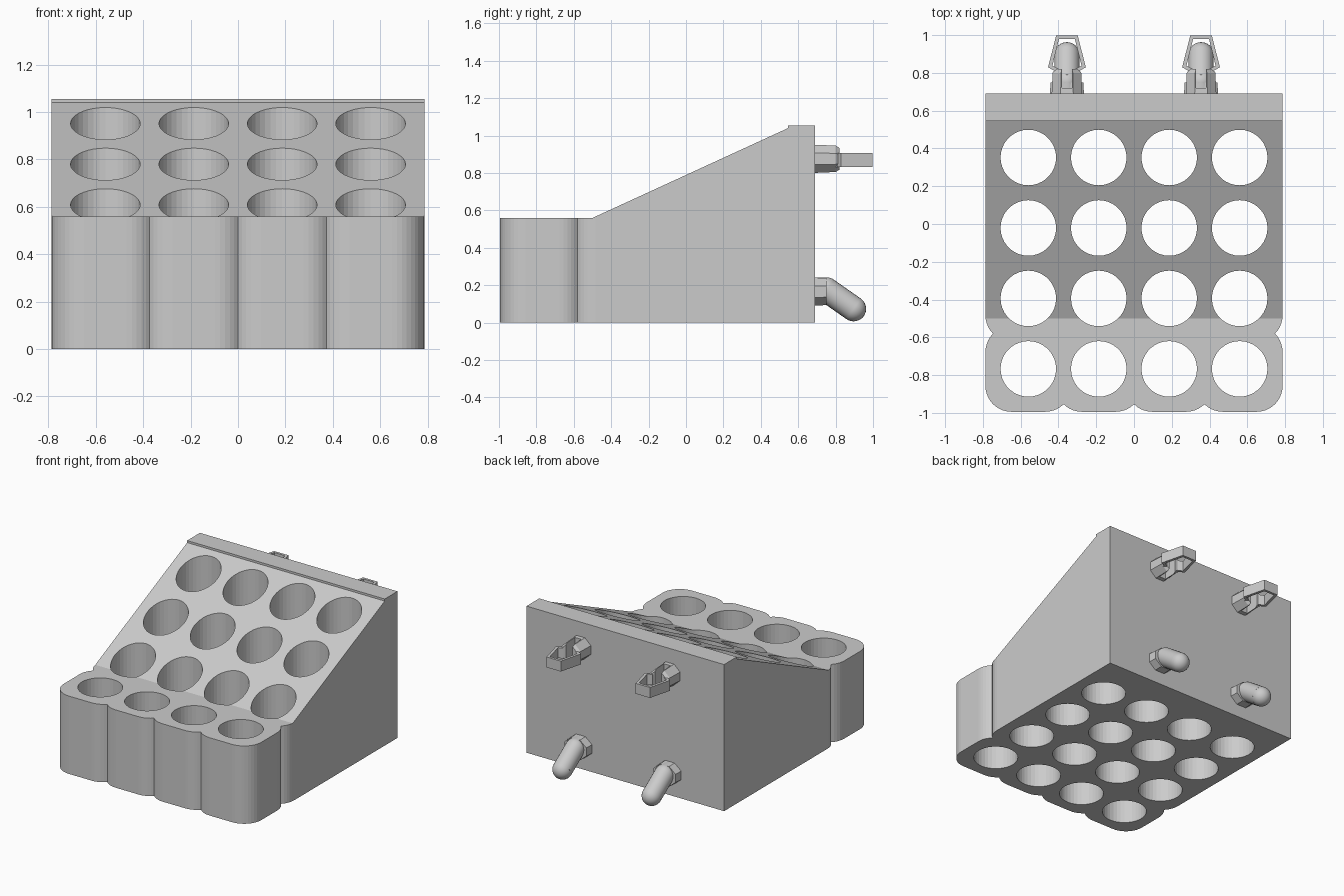
import bpy, bmesh
from math import cos, sin, pi, radians
from mathutils import Vector, Matrix

if "Cube" in bpy.data.objects:
    bpy.data.objects.remove(bpy.data.objects["Cube"])


def finish(bm, name):
    bmesh.ops.recalc_face_normals(bm, faces=bm.faces)
    me = bpy.data.meshes.new(name)
    bm.to_mesh(me)
    bm.free()
    ob = bpy.data.objects.new(name, me)
    bpy.context.collection.objects.link(ob)
    return ob


def prism(name, points, direction):
    bm = bmesh.new()
    face = bm.faces.new([bm.verts.new(p) for p in points])
    ret = bmesh.ops.extrude_face_region(bm, geom=[face], use_keep_orig=True)
    verts = [g for g in ret["geom"] if isinstance(g, bmesh.types.BMVert)]
    bmesh.ops.translate(bm, vec=direction, verts=verts)
    return finish(bm, name)


def cut(target, cutter):
    cutter.hide_render = True
    mod = target.modifiers.new("cut", "BOOLEAN")
    mod.operation, mod.solver, mod.object = "DIFFERENCE", "EXACT", cutter
    bpy.context.view_layer.objects.active = target
    bpy.ops.object.modifier_apply(modifier=mod.name)
    bpy.data.objects.remove(cutter)


def rod(bm, a, b, r1, r2, sides):
    a, b = Vector(a), Vector(b)
    rot = (b - a).to_track_quat("Z", "Y").to_matrix().to_4x4()
    bmesh.ops.create_cone(bm, cap_ends=True, segments=sides, radius1=r1, radius2=r2,
                          depth=(b - a).length, matrix=Matrix.Translation((a + b) / 2) @ rot)


PITCH, HOLE_R, CORNER_R, INSET = 0.373, 0.147, 0.137, 0.09
COLS = [(i - 1.5) * PITCH for i in range(4)]
ROWS = [-0.767 + i * PITCH for i in range(4)]


def arc(cx, cy, start, end):
    n = max(4, int(abs(end - start) / 9))
    return [(cx + CORNER_R * cos(radians(start + (end - start) * i / n)),
             cy + CORNER_R * sin(radians(start + (end - start) * i / n)), 0) for i in range(n + 1)]


# scalloped footprint: overlapping rounded squares in front, straight block behind
outline = []
for i, x in enumerate(COLS):
    outline += arc(x - INSET, ROWS[0] - INSET, 180 if i == 0 else 225, 270)
    outline += arc(x + INSET, ROWS[0] - INSET, 270, 360 if i == 3 else 315)
side = arc(COLS[3] + INSET, ROWS[0] + INSET, 0, 45)
side += arc(COLS[3] + INSET, ROWS[1] - INSET, -45, 0) + [(COLS[3] + INSET + CORNER_R, 0.69, 0)]
outline += side + [(-x, y, z) for x, y, z in reversed(side)]
clean = []
for p in outline:
    if not clean or (Vector(p) - Vector(clean[-1])).length > 0.003:
        clean.append(p)
holder = prism("holder_block", clean, (0, 0, 1.055))

# remove everything above the stepped slope
slope = [(-1.5, 0.56), (-0.5, 0.56), (0.545, 1.04), (0.545, 1.5), (-1.5, 1.5)]
cut(holder, prism("slope_cutter", [(-1, y, z) for y, z in slope], (2, 0, 0)))

# grid of vertical through holes
bm = bmesh.new()
for x in COLS:
    for y in ROWS:
        rod(bm, (x, y, -0.2), (x, y, 1.3), HOLE_R, HOLE_R, 36)
cut(holder, finish(bm, "hole_cutter"))

for side_name, cx in (("left", -0.355), ("right", 0.355)):
    # upper clip collar, chamfered and slotted
    cz = 0.876
    bm = bmesh.new()
    rod(bm, (0, 0.68, 0), (0, 0.80, 0), 0.088, 0.082, 8)
    rod(bm, (0, 0.80, 0), (0, 0.82, 0), 0.082, 0.068, 8)
    bmesh.ops.remove_doubles(bm, verts=bm.verts, dist=0.0005)
    inner = [f for f in bm.faces if abs(f.calc_center_median().y - 0.80) < 1e-3 and len(f.verts) == 8]
    bmesh.ops.delete(bm, geom=inner, context="FACES_ONLY")
    bmesh.ops.rotate(bm, verts=bm.verts, cent=(0, 0, 0), matrix=Matrix.Rotation(pi / 8, 3, "Y"))
    bmesh.ops.scale(bm, verts=bm.verts, vec=(1, 1, 0.93))
    bmesh.ops.translate(bm, verts=bm.verts, vec=(cx, 0, cz))
    collar = finish(bm, side_name + "_clip_collar")
    slot = [(cx + x, y, 0.7) for x, y in ((-0.026, 0.72), (0.026, 0.72), (0.026, 0.9), (-0.026, 0.9))]
    cut(collar, prism("slot_cutter", slot, (0, 0, 0.4)))

    # arrow-shaped snap frame
    outer = [(0.05, 0.76), (0.065, 0.81), (0.10, 0.83), (0.057, 0.998)]
    inner = [(0.042, 0.98), (0.077, 0.838), (0.045, 0.822), (0.03, 0.76)]
    loop = outer + [(-x, y) for x, y in reversed(outer)]
    loop += [(-x, y) for x, y in reversed(inner)] + inner
    prism(side_name + "_snap_frame", [(cx + x, y, 0.832) for x, y in loop], (0, 0, 0.075))

    # lower hook collar
    bm = bmesh.new()
    rod(bm, (0, 0.68, 0), (0, 0.75, 0), 0.098, 0.094, 8)
    bmesh.ops.rotate(bm, verts=bm.verts, cent=(0, 0, 0), matrix=Matrix.Rotation(pi / 8, 3, "Y"))
    bmesh.ops.scale(bm, verts=bm.verts, vec=(1, 1, 0.83))
    bmesh.ops.translate(bm, verts=bm.verts, vec=(cx, 0, 0.166))
    finish(bm, side_name + "_hook_collar")

    # bent hook rod with rounded elbow and tip
    r = 0.067
    bm = bmesh.new()
    elbow, tip = (cx, 0.752, 0.175), (cx, 0.896, 0.074)
    rod(bm, (cx, 0.68, 0.175), elbow, r, r, 24)
    rod(bm, elbow, tip, r, r, 24)
    for c in (elbow, tip):
        bmesh.ops.create_uvsphere(bm, u_segments=24, v_segments=14, radius=r,
                                  matrix=Matrix.Translation(c))
    hook = finish(bm, side_name + "_hook")
    bpy.ops.object.select_all(action="DESELECT")
    hook.select_set(True)
    bpy.context.view_layer.objects.active = hook
    bpy.ops.object.shade_smooth_by_angle(angle=radians(30))
